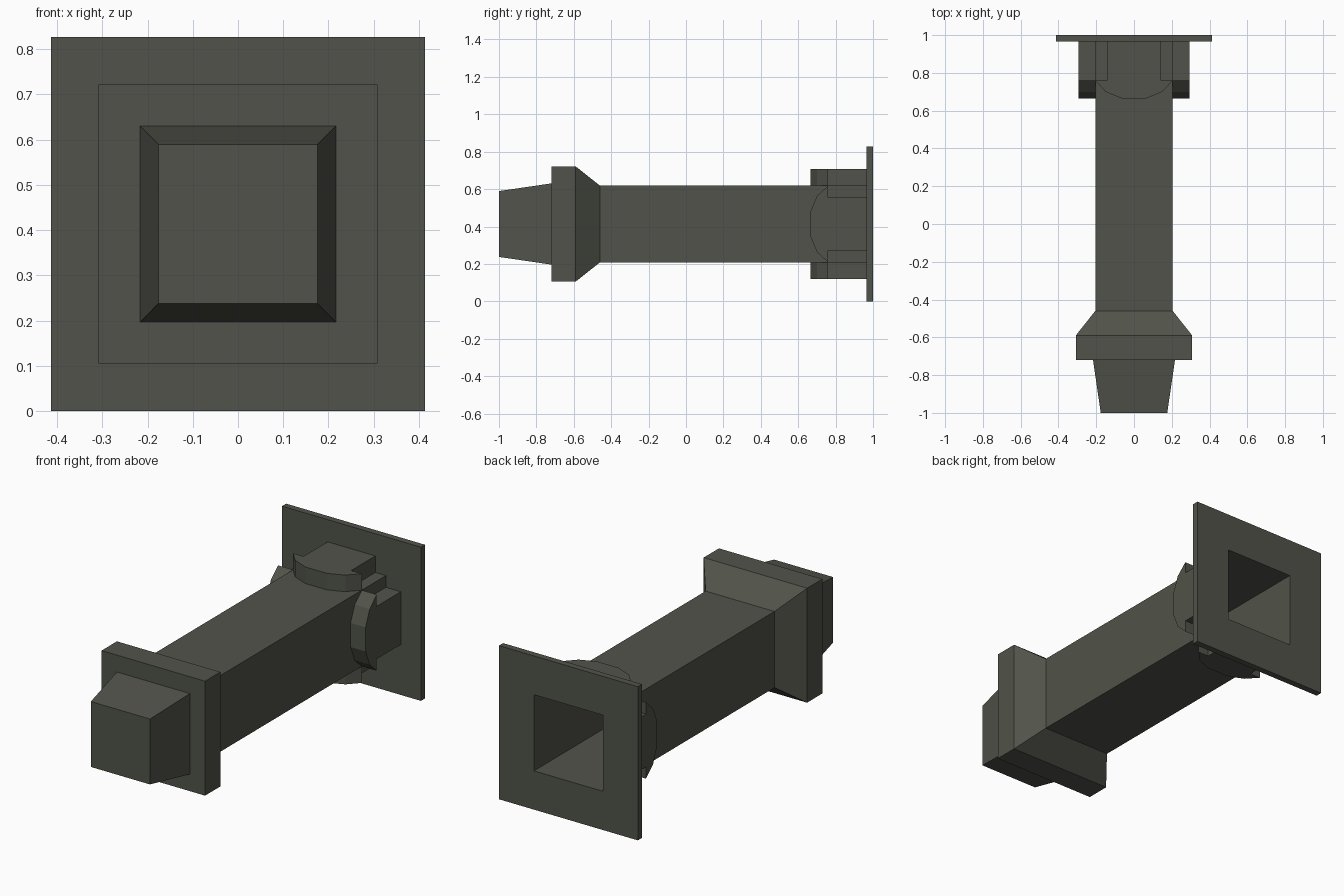
import bpy, bmesh, math
from mathutils import Matrix, Vector

if "Cube" in bpy.data.objects:
    bpy.data.objects.remove(bpy.data.objects["Cube"])

CZ = 0.4135    # height of the centre axis
SHAFT = 0.205  # half width of the square shaft

mat = bpy.data.materials.new("dark olive grey")
mat.diffuse_color = (0.082, 0.086, 0.068, 1)
mat.use_nodes = True
mat.node_tree.nodes["Principled BSDF"].inputs["Base Color"].default_value = mat.diffuse_color


def finish(name, bm):
    me = bpy.data.meshes.new(name)
    bm.to_mesh(me)
    bm.free()
    me.materials.append(mat)
    ob = bpy.data.objects.new(name, me)
    bpy.context.collection.objects.link(ob)
    return ob


def square_loft(name, profile, cap_end=False, closed=False):
    """Sweep (y, half width) profile points around a square."""
    bm = bmesh.new()
    rings = [[bm.verts.new((sx * h, y, CZ + sz * h))
              for sx, sz in ((-1, -1), (-1, 1), (1, 1), (1, -1))]
             for y, h in profile]
    pairs = list(zip(rings, rings[1:]))
    if closed:
        pairs.append((rings[-1], rings[0]))
    for a, b in pairs:
        for i in range(4):
            j = (i + 1) % 4
            bm.faces.new((a[i], a[j], b[j], b[i]))
    if cap_end:
        bm.faces.new(rings[-1])
    bmesh.ops.recalc_face_normals(bm, faces=bm.faces)
    return finish(name, bm)


# hollow shaft with chamfered collar and tapered tip, open at the back
post = square_loft("post", [(1.0, SHAFT), (-0.46, SHAFT), (-0.59, 0.308),
                            (-0.72, 0.308), (-0.72, 0.217), (-1.0, 0.176)],
                   cap_end=True)
# open surface: make sure the tip and walls face outward
bm = bmesh.new()
bm.from_mesh(post.data)
tip = min(bm.faces, key=lambda f: f.calc_center_median().y)
if tip.normal.y > 0:
    bmesh.ops.reverse_faces(bm, faces=bm.faces)
bm.to_mesh(post.data)
bm.free()

# mounting plate with a square hole
square_loft("mounting_plate", [(1.0, SHAFT), (1.0, 0.4135),
                               (0.965, 0.4135), (0.965, SHAFT)], closed=True)

# four brackets: narrow tab with a wider rounded head
half = [(0.142, 1.0), (0.142, 0.76), (0.205, 0.76), (0.15, 0.70), (0.065, 0.665)]
outline = half + [(-x, y) for x, y in reversed(half)]
for k, side in enumerate(("top", "right", "bottom", "left")):
    bm = bmesh.new()
    face = bm.faces.new([bm.verts.new((x, y, SHAFT)) for x, y in outline])
    out = bmesh.ops.extrude_face_region(bm, geom=[face], use_keep_orig=True)
    bmesh.ops.translate(bm, vec=(0, 0, 0.089),
                        verts=[g for g in out["geom"] if isinstance(g, bmesh.types.BMVert)])
    bmesh.ops.recalc_face_normals(bm, faces=bm.faces)
    bm.transform(Matrix.Translation((0, 0, CZ)) @ Matrix.Rotation(k * math.pi / 2, 4, 'Y'))
    finish(side + "_bracket", bm)
